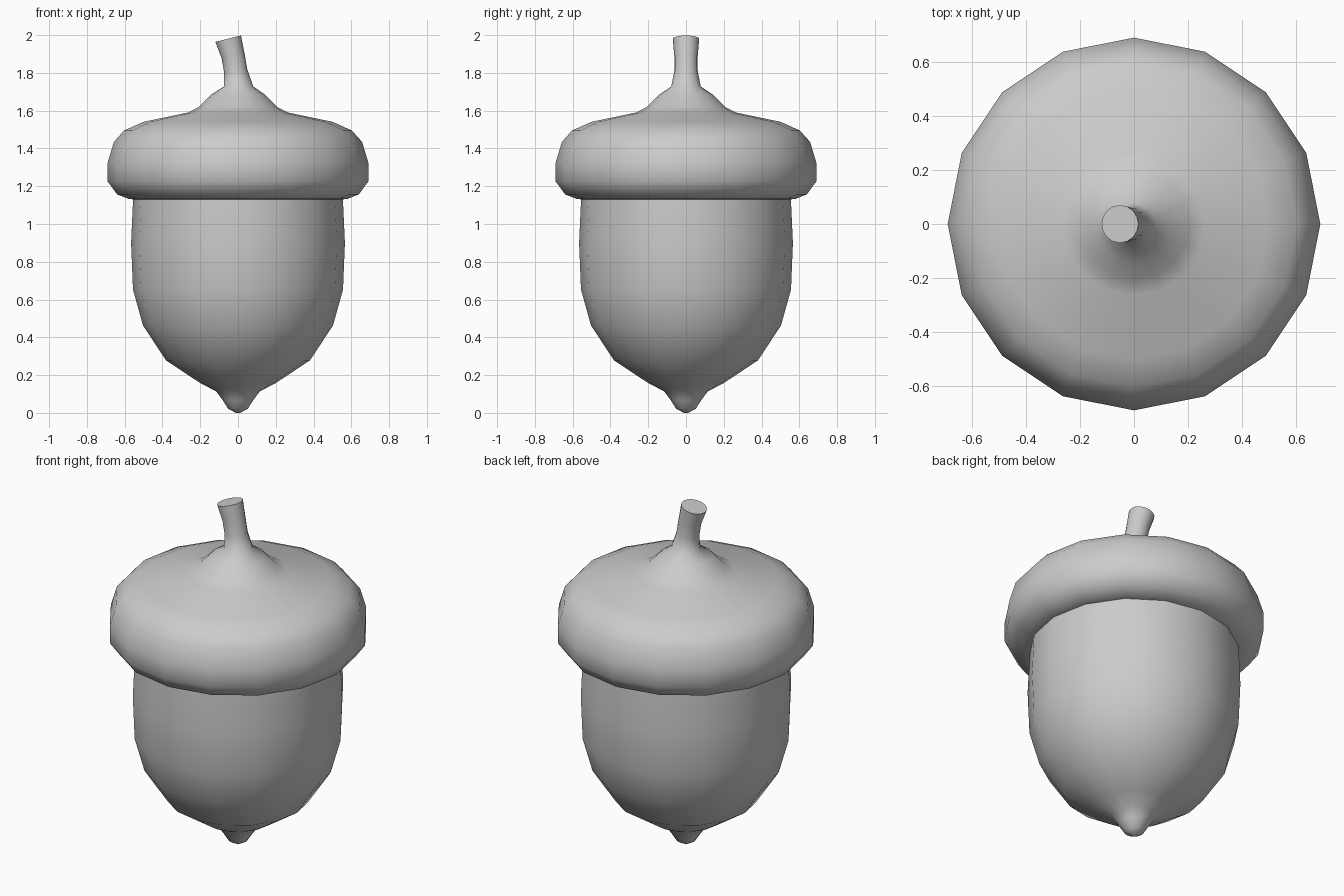
import bpy, bmesh
from math import cos, sin, pi, radians

if "Cube" in bpy.data.objects:
    bpy.data.objects.remove(bpy.data.objects["Cube"])

SIDES = 16


def loft(name, rings, angle):
    """Skin rings given as (radius, z, centre x, tilt in degrees), closed at both ends."""
    bm = bmesh.new()
    loops = []
    for r, z, cx, tilt in rings:
        t = radians(tilt)
        loop = []
        for i in range(SIDES):
            a = 2 * pi * i / SIDES
            loop.append(bm.verts.new((cx + r * cos(a) * cos(t), r * sin(a),
                                      z + r * cos(a) * sin(t))))
        loops.append(loop)
    for lo, hi in zip(loops, loops[1:]):
        for i in range(SIDES):
            j = (i + 1) % SIDES
            bm.faces.new((lo[i], lo[j], hi[j], hi[i]))
    bm.faces.new(loops[0][::-1])
    bm.faces.new(loops[-1])
    mesh = bpy.data.meshes.new(name)
    bm.to_mesh(mesh)
    bm.free()
    obj = bpy.data.objects.new(name, mesh)
    bpy.context.collection.objects.link(obj)
    bpy.ops.object.select_all(action='DESELECT')
    obj.select_set(True)
    bpy.context.view_layer.objects.active = obj
    bpy.ops.object.shade_smooth_by_angle(angle=radians(angle))
    return obj


# Nut body with its pointed tip
nut = [(0.012, 0.0), (0.052, 0.022), (0.08, 0.066), (0.116, 0.114), (0.2, 0.158),
       (0.381, 0.278), (0.503, 0.463), (0.556, 0.653), (0.566, 0.9), (0.555, 1.14)]
loft("nut", [(r, z, 0, 0) for r, z in nut], 60)

# Cap, rising from the rim to the neck, then the bent stem
cap = [(0.55, 1.13), (0.58, 1.133), (0.64, 1.157), (0.69, 1.225), (0.69, 1.325),
       (0.657, 1.435), (0.603, 1.495), (0.5, 1.541), (0.265, 1.59), (0.206, 1.62),
       (0.143, 1.685)]
stem = [(0.078, 1.728, 0.003, 0), (0.062, 1.81, -0.012, 6),
        (0.062, 1.89, -0.026, 10), (0.07, 1.981, -0.052, 14)]
loft("cap_and_stem", [(r, z, 0, 0) for r, z in cap] + stem, 60)
